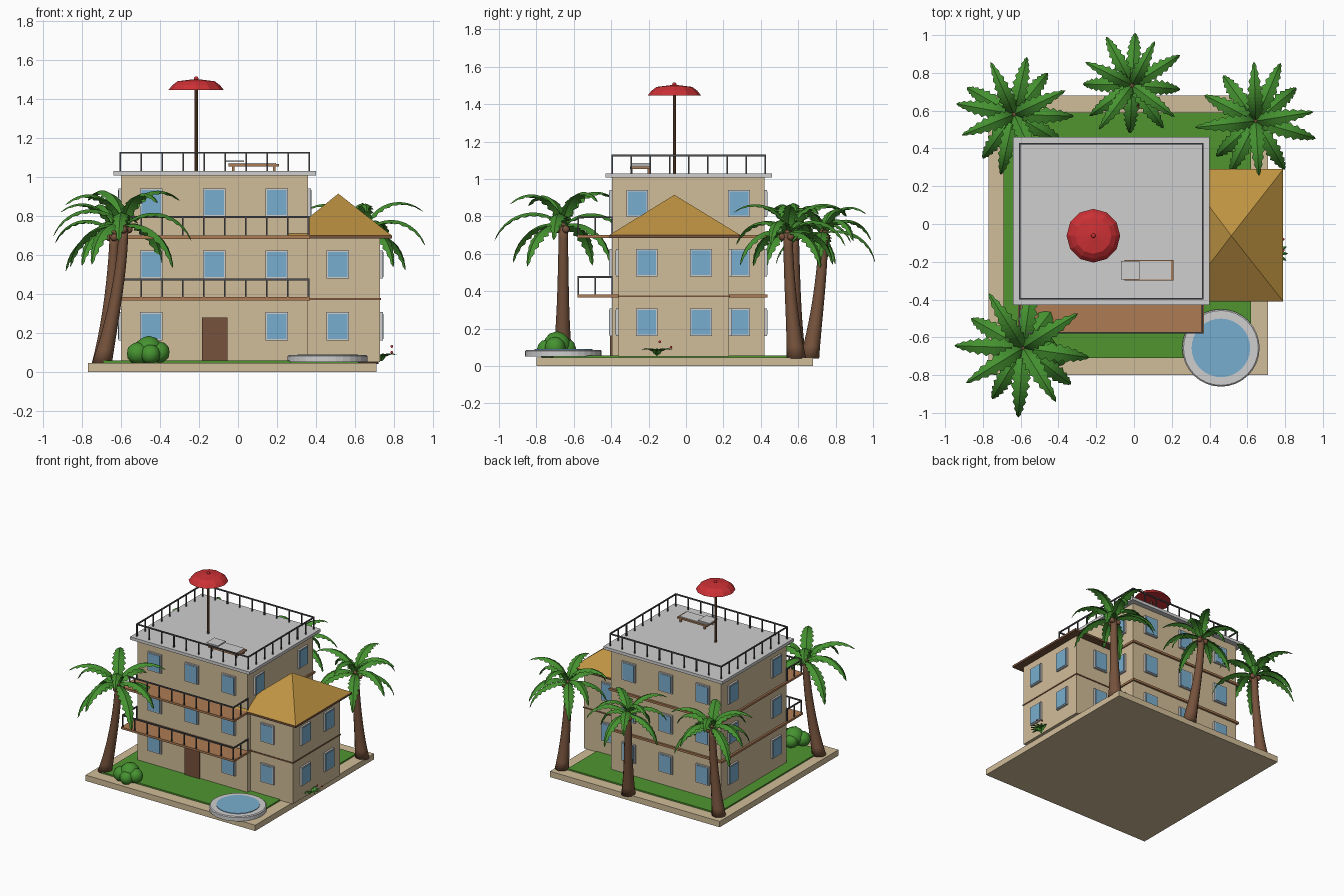
import bpy, bmesh, math, random
from mathutils import Vector, Matrix

if "Cube" in bpy.data.objects:
    bpy.data.objects.remove(bpy.data.objects["Cube"])

random.seed(4)


def material(name, r, g, b):
    m = bpy.data.materials.new(name)
    m.diffuse_color = (r, g, b, 1)
    m.use_nodes = True
    m.node_tree.nodes["Principled BSDF"].inputs["Base Color"].default_value = m.diffuse_color
    return m


WALL = material("sand wall", 0.64, 0.51, 0.32)
GRASS = material("grass green", 0.08, 0.30, 0.03)
LEAF = material("leaf green", 0.06, 0.29, 0.03)
GLASS = material("water blue", 0.19, 0.42, 0.62)
RED = material("parasol red", 0.60, 0.03, 0.035)
GOLD = material("golden tile", 0.52, 0.29, 0.055)
BROWN = material("bark brown", 0.18, 0.085, 0.045)
DECK = material("deck wood", 0.42, 0.20, 0.09)
METAL = material("dark metal", 0.08, 0.08, 0.09)
GREY = material("light grey", 0.62, 0.62, 0.62)


def finish(name, bm, mat, smooth=False):
    mesh = bpy.data.meshes.new(name)
    bm.to_mesh(mesh)
    bm.free()
    mesh.materials.append(mat)
    for p in mesh.polygons:
        p.use_smooth = smooth
    ob = bpy.data.objects.new(name, mesh)
    bpy.context.collection.objects.link(ob)
    return ob


def boxes(name, mat, items):
    """One object from boxes given as (x0, x1, y0, y1, z0, z1)."""
    bm = bmesh.new()
    for x0, x1, y0, y1, z0, z1 in items:
        m = Matrix.Translation(((x0 + x1) / 2, (y0 + y1) / 2, (z0 + z1) / 2))
        bmesh.ops.create_cube(bm, size=1, matrix=m @ Matrix.Diagonal((x1 - x0, y1 - y0, z1 - z0, 1)))
    return finish(name, bm, mat)


def lathe(name, mat, x, y, profile, sides, smooth=False):
    """Stack of rings (radius, z) around a vertical axis, capped at both ends."""
    bm = bmesh.new()
    rings = [[bm.verts.new((x + r * math.cos(k * math.tau / sides), y + r * math.sin(k * math.tau / sides), z))
              for k in range(sides)] for r, z in profile]
    for a, b in zip(rings, rings[1:]):
        for k in range(sides):
            j = (k + 1) % sides
            bm.faces.new((a[k], a[j], b[j], b[k]))
    bm.faces.new(rings[0][::-1])
    bm.faces.new(rings[-1])
    return finish(name, bm, mat, smooth)


def balls(name, mat, items, smooth=True):
    bm = bmesh.new()
    for x, y, z, r in items:
        bmesh.ops.create_icosphere(bm, subdivisions=2, radius=r, matrix=Matrix.Translation((x, y, z)))
    return finish(name, bm, mat, smooth)


# Plot, main block and side wing
boxes("base_slab", WALL, [(-0.77, 0.71, -0.80, 0.68, 0.0, 0.046)])
boxes("lawn", GRASS, [(-0.69, 0.62, -0.71, 0.59, 0.04, 0.057)])
boxes("main_walls", WALL, [(-0.60, 0.36, -0.395, 0.42, 0.05, 1.01)])
boxes("wing_walls", WALL, [(0.29, 0.73, -0.36, 0.23, 0.05, 0.69)])
boxes("floor_slabs", DECK, [(-0.615, 0.37, -0.58, 0.435, z, z + 0.016) for z in (0.367, 0.683)])
boxes("wing_floor_band", BROWN, [(0.30, 0.734, -0.364, 0.234, 0.368, 0.378)])
boxes("roof_terrace", GREY, [(-0.64, 0.40, -0.43, 0.46, 1.007, 1.03)])
boxes("door", BROWN, [(-0.185, -0.053, -0.405, -0.39, 0.055, 0.28)])

# Wing roof: eave board and pyramid
boxes("wing_eave", BROWN, [(0.362, 0.79, -0.41, 0.29, 0.684, 0.70)])
bm = bmesh.new()
base = [bm.verts.new(p) for p in ((0.25, -0.41, 0.70), (0.79, -0.41, 0.70), (0.79, 0.29, 0.70), (0.25, 0.29, 0.70))]
apex = bm.verts.new((0.515, -0.062, 0.915))
for k in range(4):
    bm.faces.new((base[k], base[(k + 1) % 4], apex))
bm.faces.new(base[::-1])
finish("wing_roof", bm, GOLD)

# Windows: (wall axis, wall position, outward sign, place along the wall, storey)
spots = []
for storey in range(3):
    for u in (-0.445, -0.122, 0.20):
        if storey or u != -0.122:
            spots.append(("y", -0.395, -1, u, storey))
        spots.append(("y", 0.42, 1, u, storey))
    for u in (-0.26, 0.283):
        spots.append(("x", -0.60, -1, u, storey))
        if storey == 2 or u > 0:
            spots.append(("x", 0.36, 1, u, storey))
    if storey < 2:
        spots += [("y", -0.36, -1, 0.513, storey), ("y", 0.23, 1, 0.513, storey)]
        spots += [("x", 0.73, 1, u, storey) for u in (-0.21, 0.08)]


def window_boxes(half_w, half_h, depth):
    out = []
    for axis, wall, sign, u, storey in spots:
        z = 0.233 + 0.318 * storey
        d0, d1 = sorted((wall - sign * 0.005, wall + sign * depth))
        side = (u - half_w, u + half_w)
        out.append((side + (d0, d1) if axis == "y" else (d0, d1) + side) + (z - half_h, z + half_h))
    return out


boxes("window_frames", GREY, window_boxes(0.058, 0.073, 0.014))
boxes("window_glass", GLASS, window_boxes(0.050, 0.065, 0.017))


# Railings: posts and a top rail along a path
def railing(name, pts, z0, z1, step, t=0.004):
    items = []
    for (ax, ay), (bx, by) in zip(pts, pts[1:]):
        n = max(1, round(math.hypot(bx - ax, by - ay) / step))
        for k in range(n + 1):
            x, y = ax + (bx - ax) * k / n, ay + (by - ay) * k / n
            items.append((x - t, x + t, y - t, y + t, z0, z1))
        items.append((min(ax, bx) - t, max(ax, bx) + t, min(ay, by) - t, max(ay, by) + t, z1 - 0.01, z1))
    boxes(name, METAL, items)


railing("roof_railing", [(-0.605, -0.395), (0.365, -0.395), (0.365, 0.425), (-0.605, 0.425), (-0.605, -0.395)],
        1.03, 1.13, 0.109)
for label, z in (("lower", 0.38), ("upper", 0.70)):
    railing(label + "_balcony_railing", [(-0.605, -0.395), (-0.605, -0.575), (0.362, -0.575), (0.362, -0.395)],
            z, z + 0.1, 0.109)

# Parasol and sun lounger on the roof
lathe("parasol_pole", BROWN, -0.215, -0.062, [(0.009, 1.03), (0.009, 1.47)], 10)
lathe("parasol_canopy", RED, -0.215, -0.062,
      [(0.135, 1.446), (0.142, 1.447), (0.122, 1.472), (0.095, 1.492), (0.015, 1.502)], 12)
balls("parasol_knob", RED, [(-0.215, -0.062, 1.505, 0.012)])
boxes("lounger_frame", DECK, [(-0.05, 0.21, -0.30, -0.19, 1.053, 1.066)] +
      [(x, x + 0.012, y, y + 0.012, 1.03, 1.055) for x in (-0.03, 0.18) for y in (-0.297, -0.205)])
boxes("lounger_cushion", GREY, [(-0.05, 0.195, -0.295, -0.195, 1.066, 1.073), (-0.07, 0.03, -0.295, -0.195, 1.077, 1.086)])

# Round pool
lathe("pool_rim", GREY, 0.46, -0.656, [(0.205, 0.05), (0.205, 0.08), (0.198, 0.086)], 32)
lathe("pool_water", GLASS, 0.46, -0.656, [(0.155, 0.06), (0.155, 0.09)], 32)

# Bush
balls("bush", LEAF, [(-0.46, -0.69, 0.11, 0.075), (-0.515, -0.72, 0.095, 0.058), (-0.405, -0.70, 0.10, 0.056),
                     (-0.45, -0.745, 0.09, 0.052), (-0.47, -0.64, 0.095, 0.052)])


# Leaf that leaves a point at one elevation and bends down to another, with a toothed edge
def leaf(bm, origin, azimuth, start, end, length, half_w, n):
    ca, sa = math.cos(azimuth), math.sin(azimuth)
    side = Vector((-sa, ca, 0))
    p, prev = Vector(origin), None
    for k in range(n + 1):
        t = k / n
        th = math.radians(start + (end - start) * t)
        up = Vector((-math.sin(th) * ca, -math.sin(th) * sa, math.cos(th)))
        w = half_w * (0.12 + 0.88 * math.sin(math.pi * min(1, t * 0.97 + 0.03) ** 0.8)) * (1 if k % 2 else 0.68)
        if k == n:
            w = 0.001
        row = [bm.verts.new(q) for q in (p + side * w * 0.93 - up * w * 0.4, p, p - side * w * 0.93 - up * w * 0.4)]
        if prev:
            for i in range(2):
                bm.faces.new((prev[i], prev[i + 1], row[i + 1], row[i]))
        prev = row
        p = p + Vector((math.cos(th) * ca, math.cos(th) * sa, math.sin(th))) * (length / n)


# Palm: curved flared trunk, crown of fronds, coconuts
def palm(name, foot, crown, scale):
    foot, crown = Vector(foot), Vector(crown)
    bm = bmesh.new()
    prev, sides, n = None, 12, 10
    for k in range(n + 1):
        t = k / n
        bend = 1 - (1 - t) ** 1.6
        c = Vector((foot.x + (crown.x - foot.x) * bend, foot.y + (crown.y - foot.y) * bend,
                    foot.z + (crown.z - foot.z) * t))
        r = 0.024 + 0.012 * (1 - t) + 0.016 * (1 - t) ** 4
        ring = [bm.verts.new(c + Vector((r * math.cos(j * math.tau / sides), r * math.sin(j * math.tau / sides), 0)))
                for j in range(sides)]
        if prev:
            for j in range(sides):
                i = (j + 1) % sides
                bm.faces.new((prev[j], prev[i], ring[i], ring[j]))
        else:
            bm.faces.new(ring[::-1])
        prev = ring
    bm.faces.new(prev)
    finish(name + "_trunk", bm, BROWN, True)

    bm = bmesh.new()
    tiers = ((15, -85), (48, -75), (76, -45))
    for k in range(12):
        start, end = tiers[k % 3]
        az = k * math.tau / 12 + random.uniform(-0.12, 0.12) + crown.x
        leaf(bm, crown, az, start + random.uniform(-5, 5), end, 0.44 * scale * random.uniform(0.95, 1.04),
             0.056 * scale, 18)
    finish(name + "_fronds", bm, LEAF)
    balls(name + "_coconuts", BROWN,
          [(crown.x + 0.03 * math.cos(a), crown.y + 0.03 * math.sin(a), crown.z - 0.02, 0.02) for a in (0.5, 2.6, 4.7)] +
          [(crown.x, crown.y, crown.z + 0.005, 0.023)])


palm("front_palm", (-0.70, -0.66, 0.04), (-0.587, -0.656, 0.75), 1.0)
palm("back_left_palm", (-0.70, 0.59, 0.04), (-0.635, 0.58, 0.71), 0.9)
palm("back_middle_palm", (0.04, 0.66, 0.04), (-0.01, 0.735, 0.71), 0.82)
palm("back_right_palm", (0.67, 0.59, 0.04), (0.645, 0.545, 0.71), 0.9)

# Small flowering plant beside the wing
bm = bmesh.new()
for k in range(7):
    leaf(bm, (0.735, -0.155, 0.055), -1.4 + k * 0.46, 65, -40, 0.10, 0.018, 6)
finish("small_plant", bm, LEAF)
balls("small_flowers", RED, [(0.79, -0.14, 0.13, 0.007), (0.79, -0.08, 0.10, 0.007)])
